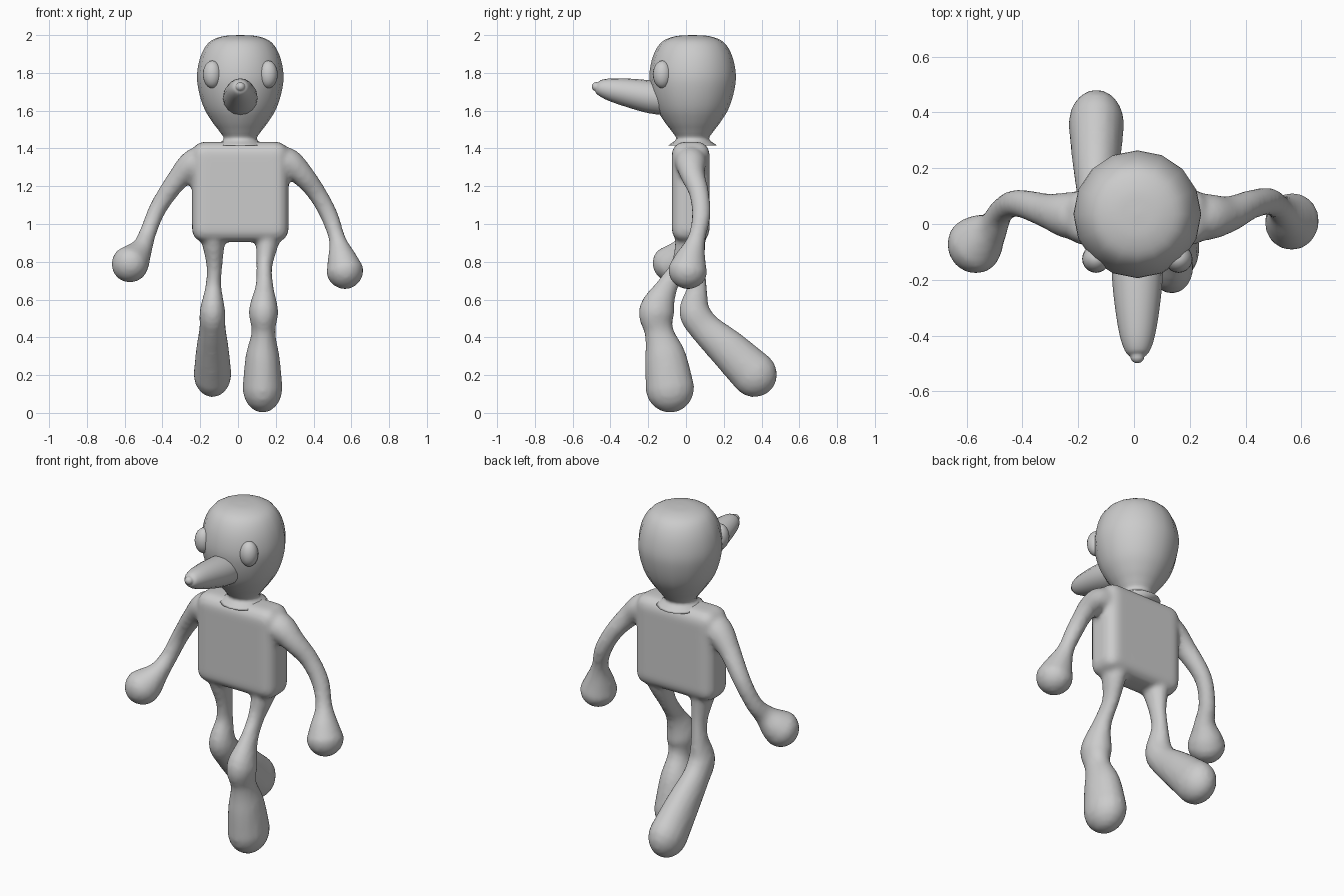
import bpy, bmesh, math
from mathutils import Vector, Matrix

cube = bpy.data.objects.get("Cube")
if cube:
    bpy.data.objects.remove(cube, do_unlink=True)


def smooth_path(points, steps=4):
    """Catmull-Rom through (x, y, z, radius) points."""
    p = [Vector(q) for q in points]
    p = [p[0] * 2 - p[1]] + p + [p[-1] * 2 - p[-2]]
    out = []
    for a, b, c, d in zip(p, p[1:], p[2:], p[3:]):
        for i in range(steps):
            t = i / steps
            out.append(0.5 * (2 * b + (c - a) * t + (2 * a - 5 * b + 4 * c - d) * t * t
                              + (3 * b - a - 3 * c + d) * t ** 3))
    return out + [p[-2]]


def add_tube(bm, points, side, squash=1.0, caps=True, sides=16):
    """Sweep a ring of varying radius; squash scales it along the side axis."""
    path = smooth_path(points)
    centres = [q.xyz for q in path]
    rings = []
    last = len(path) - 1
    for i, q in enumerate(path):
        t = (centres[min(i + 1, last)] - centres[max(i - 1, 0)]).normalized()
        rings.append((q.xyz, q.w, t))
    if caps:
        angles = [math.radians(a) for a in (20, 40, 60, 75, 87)]
        for at_start in (True, False):
            c, r, t = rings[0] if at_start else rings[-1]
            for a in angles:
                offset = t * r * math.sin(a) * (-1 if at_start else 1)
                ring = (c + offset, r * math.cos(a), t)
                rings.insert(0 if at_start else len(rings), ring)
    loops = []
    for c, r, t in rings:
        s = (side - t * side.dot(t)).normalized()
        n = t.cross(s)
        loops.append([bm.verts.new(c + s * (r * squash * math.cos(a)) + n * (r * math.sin(a)))
                      for a in (2 * math.pi * k / sides for k in range(sides))])
    for lo, hi in zip(loops, loops[1:]):
        for k in range(sides):
            j = (k + 1) % sides
            bm.faces.new((lo[k], lo[j], hi[j], hi[k]))
    bm.faces.new(loops[0][::-1])
    bm.faces.new(loops[-1])


def make_object(name, bm):
    bmesh.ops.recalc_face_normals(bm, faces=bm.faces[:])
    for f in bm.faces:
        f.smooth = True
    mesh = bpy.data.meshes.new(name)
    bm.to_mesh(mesh)
    bm.free()
    obj = bpy.data.objects.new(name, mesh)
    bpy.context.collection.objects.link(obj)
    return obj


X, Y = Vector((1, 0, 0)), Vector((0, 1, 0))

# Torso: rounded box
bm = bmesh.new()
bmesh.ops.create_cube(bm, size=1, matrix=Matrix.Translation((0.012, 0.025, 1.17))
                      @ Matrix.Diagonal((0.51, 0.2, 0.53, 1)))
bmesh.ops.bevel(bm, geom=bm.edges[:], offset=0.065, segments=4, profile=0.5, affect='EDGES')

# Arms with ball hands
left_arm = [(0.17, 0.025, 1.34, 0.075), (0.26, 0.025, 1.325, 0.08), (0.34, 0.035, 1.26, 0.062),
            (0.42, 0.07, 1.16, 0.05), (0.485, 0.08, 1.04, 0.047), (0.525, 0.055, 0.92, 0.045),
            (0.55, 0.025, 0.82, 0.078), (0.565, 0.01, 0.755, 0.1)]
right_arm = [(-0.14, 0.025, 1.34, 0.075), (-0.23, 0.03, 1.32, 0.08), (-0.32, 0.05, 1.235, 0.058),
             (-0.42, 0.075, 1.09, 0.047), (-0.475, 0.045, 0.96, 0.045), (-0.505, -0.01, 0.88, 0.055),
             (-0.545, -0.05, 0.82, 0.087), (-0.57, -0.075, 0.79, 0.1)]
for arm in (left_arm, right_arm):
    add_tube(bm, arm, Y, 1.06)

# Legs with knobbly knees and club feet
left_leg = [(0.16, 0.025, 0.98, 0.09), (0.155, 0.015, 0.9, 0.075), (0.14, -0.03, 0.78, 0.052),
            (0.14, -0.1, 0.67, 0.058), (0.135, -0.155, 0.54, 0.096), (0.135, -0.143, 0.43, 0.077),
            (0.13, -0.11, 0.3, 0.11), (0.13, -0.085, 0.131, 0.13)]
right_leg = [(-0.135, 0.025, 0.98, 0.09), (-0.13, 0.03, 0.9, 0.075), (-0.125, 0.05, 0.78, 0.052),
             (-0.13, 0.06, 0.67, 0.052), (-0.135, 0.045, 0.54, 0.083), (-0.135, 0.1, 0.45, 0.085),
             (-0.135, 0.22, 0.34, 0.105), (-0.135, 0.36, 0.205, 0.123)]
for leg in (left_leg, right_leg):
    add_tube(bm, leg, X, 0.82)

# Fuse torso and limbs into one soft body
body = make_object("body", bm)
fuse = body.modifiers.new("Fuse", 'REMESH')
fuse.mode = 'VOXEL'
fuse.voxel_size = 0.014
fuse.use_smooth_shade = True
soften = body.modifiers.new("Soften", 'SMOOTH')
soften.factor = 0.5
soften.iterations = 6

# Head: turned profile flaring into the shoulders
bm = bmesh.new()
profile = [(0.13, 1.415), (0.088, 1.45), (0.11, 1.49), (0.148, 1.54), (0.19, 1.61), (0.219, 1.7),
           (0.229, 1.79), (0.209, 1.89), (0.165, 1.962), (0.095, 1.993), (0.01, 2.0)]
add_tube(bm, [(0.012, 0.035, z, r) for r, z in profile], X, caps=False)
make_object("head", bm)

# Beak
bm = bmesh.new()
add_tube(bm, [(0.012, -0.05, 1.655, 0.085), (0.012, -0.18, 1.672, 0.087), (0.012, -0.3, 1.694, 0.076),
              (0.012, -0.4, 1.712, 0.06), (0.012, -0.455, 1.722, 0.042), (0.012, -0.475, 1.727, 0.024)],
         X, 1.05)
make_object("beak", bm)

# Eyes
for name, side in (("left_eye", 1), ("right_eye", -1)):
    bm = bmesh.new()
    bmesh.ops.create_uvsphere(bm, u_segments=20, v_segments=12, radius=1,
                              matrix=Matrix.Translation((0.012 + side * 0.148, -0.125, 1.792))
                              @ Matrix.Diagonal((0.05, 0.05, 0.073, 1)))
    make_object(name, bm)
